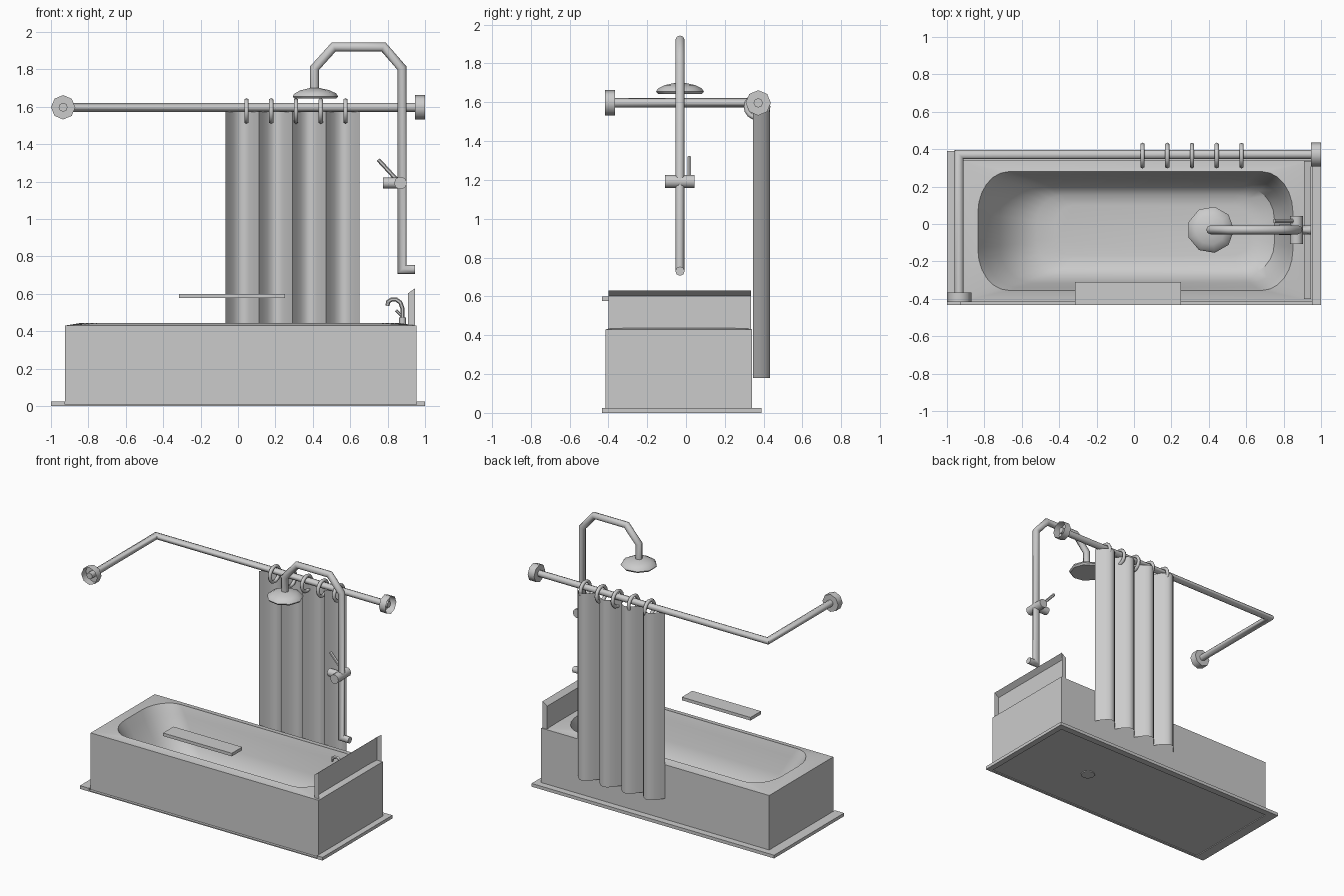
import bpy, bmesh, math
from mathutils import Vector

old = bpy.data.objects.get("Cube")
if old:
    bpy.data.objects.remove(old, do_unlink=True)

grey = bpy.data.materials.new("light_grey")
grey.use_nodes = True
grey.diffuse_color = (0.6, 0.6, 0.6, 1)
grey.node_tree.nodes["Principled BSDF"].inputs["Base Color"].default_value = (0.6, 0.6, 0.6, 1)


def finish(name, bm, angle=35):
    bmesh.ops.remove_doubles(bm, verts=bm.verts, dist=0.0005)
    bmesh.ops.recalc_face_normals(bm, faces=bm.faces)
    mesh = bpy.data.meshes.new(name)
    bm.to_mesh(mesh)
    bm.free()
    mesh.materials.append(grey)
    ob = bpy.data.objects.new(name, mesh)
    bpy.context.collection.objects.link(ob)
    bpy.ops.object.select_all(action="DESELECT")
    ob.select_set(True)
    bpy.context.view_layer.objects.active = ob
    bpy.ops.object.shade_smooth_by_angle(angle=math.radians(angle))
    return ob


def loft(name, rings, cap_start=True, cap_end=True, angle=35):
    """Skin a list of closed point rings."""
    bm = bmesh.new()
    rows = [[bm.verts.new(p) for p in ring] for ring in rings]
    for a, b in zip(rows, rows[1:]):
        for i in range(len(a)):
            j = (i + 1) % len(a)
            bm.faces.new((a[i], a[j], b[j], b[i]))
    if cap_start:
        bm.faces.new(rows[0])
    if cap_end:
        bm.faces.new(rows[-1])
    return finish(name, bm, angle)


def lathe(name, profile, origin, axis, sides=8, caps=(True, True)):
    """Revolve (radius, height) pairs about an axis."""
    q = Vector((0, 0, 1)).rotation_difference(Vector(axis))
    turn = [2 * math.pi * i / sides for i in range(sides)]
    rings = [[Vector(origin) + q @ Vector((r * math.cos(t), r * math.sin(t), h)) for t in turn]
             for r, h in profile]
    return loft(name, rings, *caps, angle=50)


def pipe(name, path, radius, normal, sides=8):
    """Sweep a circle along a planar path with mitred corners."""
    pts, n = [Vector(p) for p in path], Vector(normal)
    perps = [n.cross((b - a).normalized()) for a, b in zip(pts, pts[1:])]
    rings = []
    for i, p in enumerate(pts):
        u, v = perps[max(i - 1, 0)], perps[min(i, len(perps) - 1)]
        m = (u + v) / (1 + u.dot(v))
        rings.append([p + radius * (math.cos(t) * m + math.sin(t) * n)
                      for t in (2 * math.pi * k / sides for k in range(sides))])
    return loft(name, rings, angle=50)


def box(name, x, y, z):
    return loft(name, [[(x[0], y[0], h), (x[1], y[0], h), (x[1], y[1], h), (x[0], y[1], h)] for h in z])


def rounded(x0, x1, y0, y1, rx, ry, z, steps=6):
    """Rounded rectangle with elliptical corners."""
    ring = []
    for k, (cx, cy) in enumerate(((x1 - rx, y1 - ry), (x0 + rx, y1 - ry),
                                  (x0 + rx, y0 + ry), (x1 - rx, y0 + ry))):
        for i in range(steps + 1):
            t = (k + i / steps) * math.pi / 2
            ring.append((cx + rx * math.cos(t), cy + ry * math.sin(t), z))
    return ring


# Tub: outer walls, gently raised rim and hollow basin
X0, X1, Y0, Y1 = -0.925, 0.955, -0.414, 0.341
loft("tub", [
    rounded(X0, X1, Y0, Y1, 0, 0, 0.006),
    rounded(X0, X1, Y0, Y1, 0, 0, 0.43),
    rounded(-0.835, 0.85, -0.355, 0.28, 0.165, 0.22, 0.445),
    rounded(-0.80, 0.83, -0.34, 0.265, 0.18, 0.22, 0.38),
    rounded(-0.72, 0.80, -0.315, 0.24, 0.18, 0.2, 0.24),
    rounded(-0.61, 0.75, -0.275, 0.2, 0.17, 0.17, 0.125),
    rounded(-0.52, 0.69, -0.23, 0.155, 0.15, 0.14, 0.09),
    rounded(-0.42, 0.62, -0.17, 0.1, 0.1, 0.1, 0.08),
])

# Plinth around the foot of the tub
box("plinth_right", (-1, X0), (-0.433, 0.39), (0, 0.024))
box("plinth_left", (X1, 1), (-0.433, 0.39), (0, 0.024))
box("plinth_back", (X0, X1), (Y1, 0.39), (0, 0.024))
box("plinth_front", (X0, X1), (-0.433, Y0), (0, 0.008))
lathe("drain", [(0.05, 0), (0.05, 0.012)], (0.4, -0.03, 0), (0, 0, 1), 12)

# Splash panel: thin shell with a sloping top, open at the outside
bm = bmesh.new()
ends = []
for y in (-0.4, 0.336):
    ends.append([bm.verts.new((x, y, z)) for x, z in
                 ((0.91, 0.43), (0.91, 0.603), (0.947, 0.63), (0.947, 0.43))])
for i in range(2):
    bm.faces.new((ends[0][i], ends[0][i + 1], ends[1][i + 1], ends[1][i]))
for end in ends:
    bm.faces.new(end)
finish("splash_panel", bm)

box("shelf", (-0.315, 0.252), (-0.433, -0.31), (0.577, 0.6))

# Curtain rail with open cup flanges
RY, RZ = 0.372, 1.597
pipe("curtain_rail", [(-0.935, -0.415, RZ), (-0.935, RY, RZ), (0.985, RY, RZ)], 0.024, (0, 0, 1))
cup = [(0.02, 0), (0.065, 0), (0.065, 0.053)]
lathe("front_flange", cup, (-0.935, -0.365, RZ), (0, -1, 0), caps=(True, False))
lathe("left_flange", cup, (0.947, RY, RZ), (1, 0, 0), caps=(True, False))

# Curtain rings
for i in range(5):
    bpy.ops.mesh.primitive_torus_add(
        location=(0.045 + 0.1325 * i, RY - 0.006, 1.577), rotation=(0, math.pi / 2, 0),
        major_segments=16, minor_segments=6, major_radius=0.056, minor_radius=0.013)
    ring = bpy.context.object
    ring.name = "curtain_ring"
    ring.data.materials.append(grey)
    bpy.ops.object.shade_smooth_by_angle(angle=math.radians(70))

# Curtain: single sheet with sharp-edged folds
bm = bmesh.new()
folds, steps, prev = 4, 8, None
for i in range(folds * steps + 1):
    t = i / (folds * steps)
    wave = abs(math.sin(math.pi * folds * t))
    column = [bm.verts.new((-0.068 + 0.718 * t, 0.346 + 0.086 * wave, z)) for z in (0.18, 1.575)]
    if prev:
        bm.faces.new((prev[0], column[0], column[1], prev[1]))
    prev = column
finish("curtain", bm, 40)

# Shower riser and head
SX, SY = 0.876, -0.031
pipe("shower_pipe", [(x, SY, z) for x, z in (
    (0.945, 0.73), (SX, 0.73), (SX, 1.807), (0.778, 1.92),
    (0.512, 1.92), (0.41, 1.807), (0.41, 1.68))], 0.024, (0, 1, 0))
lathe("shower_head", [(0.115, 0), (0.125, 0.012), (0.115, 0.028), (0.08, 0.045), (0.03, 0.056)],
      (0.41, SY, 1.643), (0, 0, 1), 9)

# Mixer valve with outlet stub and lever
lathe("valve_body", [(0.034, 0), (0.034, 0.15)], (0.869, -0.107, 1.192), (0, 1, 0), 10)
lathe("valve_stub", [(0.029, 0), (0.029, 0.09)], (0.776, SY, 1.192), (1, 0, 0), 10)
pipe("valve_lever", [(0.865, 0.016, 1.192), (0.75, 0.016, 1.317)], 0.011, (0, 1, 0), 6)

# Tub tap
pipe("tap_spout", [(x, SY, z) for x, z in (
    (0.88, 0.44), (0.88, 0.52), (0.868, 0.553), (0.845, 0.57),
    (0.822, 0.57), (0.803, 0.558), (0.799, 0.535))], 0.011, (0, 1, 0), 6)
lathe("tap_base", [(0.018, 0), (0.018, 0.035)], (0.88, SY, 0.437), (0, 0, 1))
pipe("tap_lever", [(0.88, SY, 0.475), (0.845, SY, 0.512)], 0.007, (0, 1, 0), 6)
